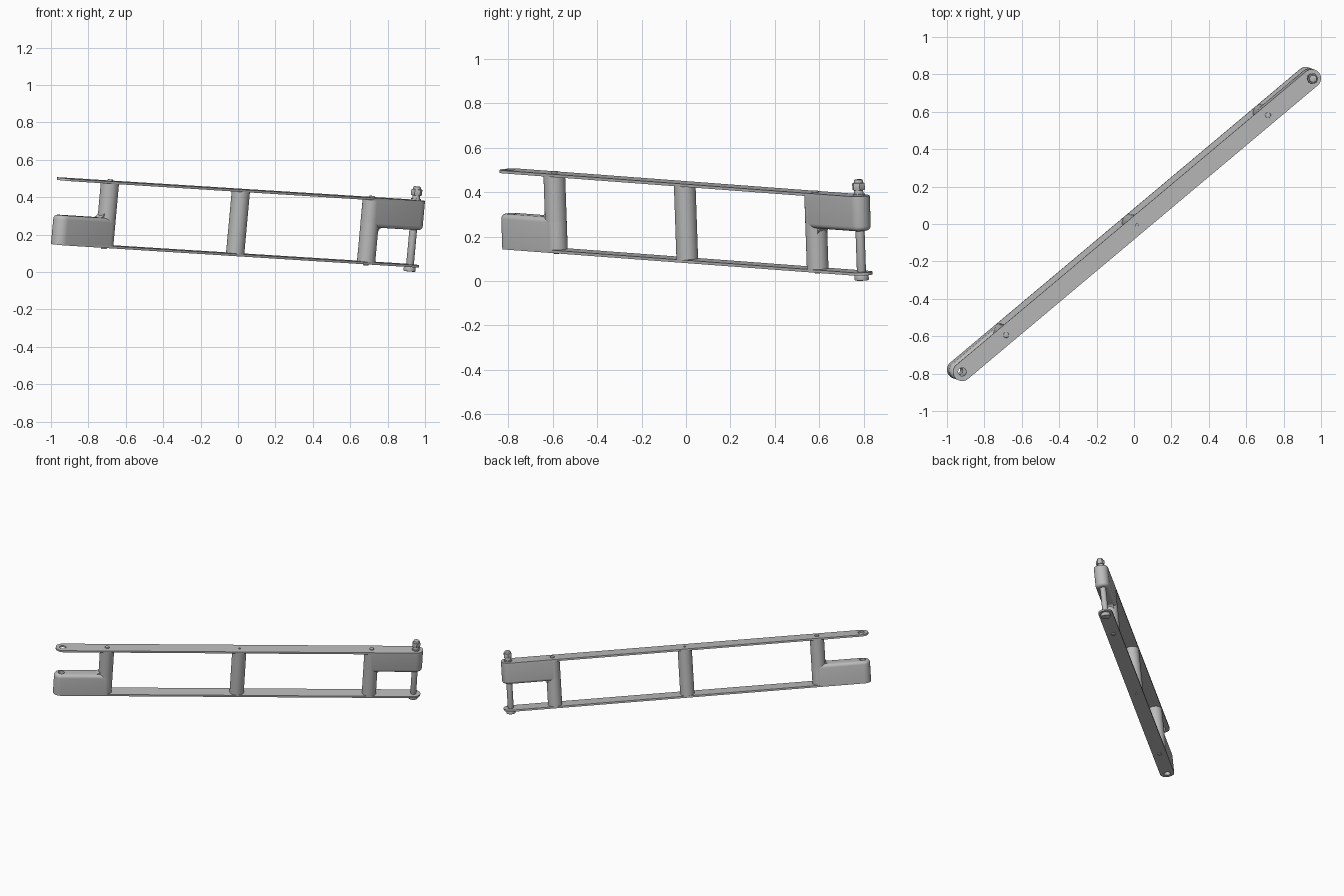
import bpy, bmesh, math
from mathutils import Matrix, Vector

cube = bpy.data.objects.get("Cube")
if cube:
    bpy.data.objects.remove(cube, do_unlink=True)

# Tilted frame of the whole link: along its length, across it, and along the posts
along = Vector((0.765, 0.642, -0.048)).normalized()
across = Vector((0.09, -0.035, 0.995)).cross(along).normalized()
up = along.cross(across)
FRAME = Matrix((along, across, up)).transposed().to_4x4()
FRAME.translation = (0, 0, 0.265)

END, POST, RADIUS = 1.222, 0.915, 0.049   # pivot and post positions, half width
OUTER, PLATE, INNER = 0.179, 0.013, 0.02  # outer height, bar thickness, block face

steel = bpy.data.materials.new("grey_steel")
steel.use_nodes = True
steel.diffuse_color = (0.5, 0.5, 0.5, 1)
steel.node_tree.nodes["Principled BSDF"].inputs["Base Color"].default_value = (0.5, 0.5, 0.5, 1)
parts = []


def add(name, bm):
    bmesh.ops.recalc_face_normals(bm, faces=bm.faces)
    mesh = bpy.data.meshes.new(name)
    bm.to_mesh(mesh)
    bm.free()
    mesh.materials.append(steel)
    obj = bpy.data.objects.new(name, mesh)
    bpy.context.collection.objects.link(obj)
    parts.append(obj)
    return obj


def prism(points, direction):
    bm = bmesh.new()
    face = bm.faces.new([bm.verts.new(p) for p in points])
    new = bmesh.ops.extrude_face_region(bm, geom=[face])["geom"]
    bmesh.ops.translate(bm, vec=direction, verts=[g for g in new if isinstance(g, bmesh.types.BMVert)])
    return bm


def stadium(x0, x1, z0, z1, n=14):
    pts = []
    for cx, start in ((max(x0, x1), -math.pi / 2), (min(x0, x1), math.pi / 2)):
        for i in range(n + 1):
            a = start + math.pi * i / n
            pts.append((cx + RADIUS * math.cos(a), RADIUS * math.sin(a), z0))
    return prism(pts, (0, 0, z1 - z0))


def rod(name, x, z0, z1, r, sides=32, chamfer=0.0):
    bm = bmesh.new()
    bmesh.ops.create_cone(bm, cap_ends=True, segments=sides, radius1=r, radius2=r,
                          depth=abs(z1 - z0), matrix=Matrix.Translation((x, 0, (z0 + z1) / 2)))
    if chamfer:
        rims = [e for e in bm.edges if abs(e.verts[0].co.z - e.verts[1].co.z) < 1e-6]
        bmesh.ops.bevel(bm, geom=rims, offset=chamfer, segments=2, affect='EDGES', profile=0.5)
    return add(name, bm)


def drill(obj, x, r):
    cutter = rod("drill", x, -0.4, 0.4, r, 24)
    mod = obj.modifiers.new("hole", 'BOOLEAN')
    mod.object, mod.operation, mod.solver = cutter, 'DIFFERENCE', 'EXACT'
    bpy.context.view_layer.update()
    cut = bpy.data.meshes.new_from_object(obj.evaluated_get(bpy.context.evaluated_depsgraph_get()))
    obj.modifiers.clear()
    obj.data = cut
    parts.remove(cutter)
    bpy.data.objects.remove(cutter, do_unlink=True)


# The two halves are the same, turned half a turn about the cross axis
for s, level, side in ((1, "upper", "left"), (-1, "lower", "right")):
    bar = add(level + "_bar", stadium(-END, END, s * (OUTER - PLATE), s * OUTER))
    drill(bar, 0, 0.008)
    drill(bar, -END, 0.022)

    # End block with a rounded inner rim
    bm = stadium(s * POST, s * END, s * INNER, s * (OUTER - 0.005))
    rim = [e for e in bm.edges if all(abs(v.co.z - s * INNER) < 1e-5 for v in e.verts)]
    bmesh.ops.bevel(bm, geom=rim, offset=0.022, segments=4, affect='EDGES', profile=0.5)
    block = add(side + "_end_block", bm)
    if s < 0:
        drill(block, -END, 0.022)

    # Post with a curved fillet into the block
    rod(side + "_post", s * POST, -OUTER + 0.008, OUTER - 0.008, RADIUS)
    f, x0, z0 = 0.035, POST + 0.04, INNER + 0.002
    pts = [(POST, z0 + 0.02), (POST, z0 - f)]
    for i in range(7):
        a = math.pi / 2 * i / 6
        pts.append((x0 + f - f * math.cos(a), z0 - f + f * math.sin(a)))
    pts.append((x0 + f, z0 + 0.02))
    add(side + "_post_fillet", prism([(s * x, -0.027, s * z) for x, z in pts], (0, 0.054, 0)))

    # Rivet heads on both bars
    for t in (1, -1):
        rod(side + "_rivet", s * POST, t * (OUTER - 0.005), t * (OUTER + 0.008), 0.015, 20, 0.003)

rod("middle_post", 0, -OUTER + 0.008, OUTER - 0.008, RADIUS)

# Pivot bolt with head, washer and nut
rod("pivot_bolt", END, -OUTER - 0.01, 0.252, 0.0205, 28, 0.006)
rod("bolt_head", END, -OUTER - 0.025, -OUTER, 0.032, 28, 0.003)
rod("bolt_washer", END, OUTER - 0.002, OUTER + 0.008, 0.027, 28)
rod("bolt_nut", END, OUTER + 0.025, OUTER + 0.058, 0.03, 6, 0.004)

for obj in parts:
    obj.matrix_world = FRAME
    bpy.ops.object.select_all(action='DESELECT')
    obj.select_set(True)
    bpy.context.view_layer.objects.active = obj
    bpy.ops.object.shade_smooth_by_angle(angle=math.radians(35))
